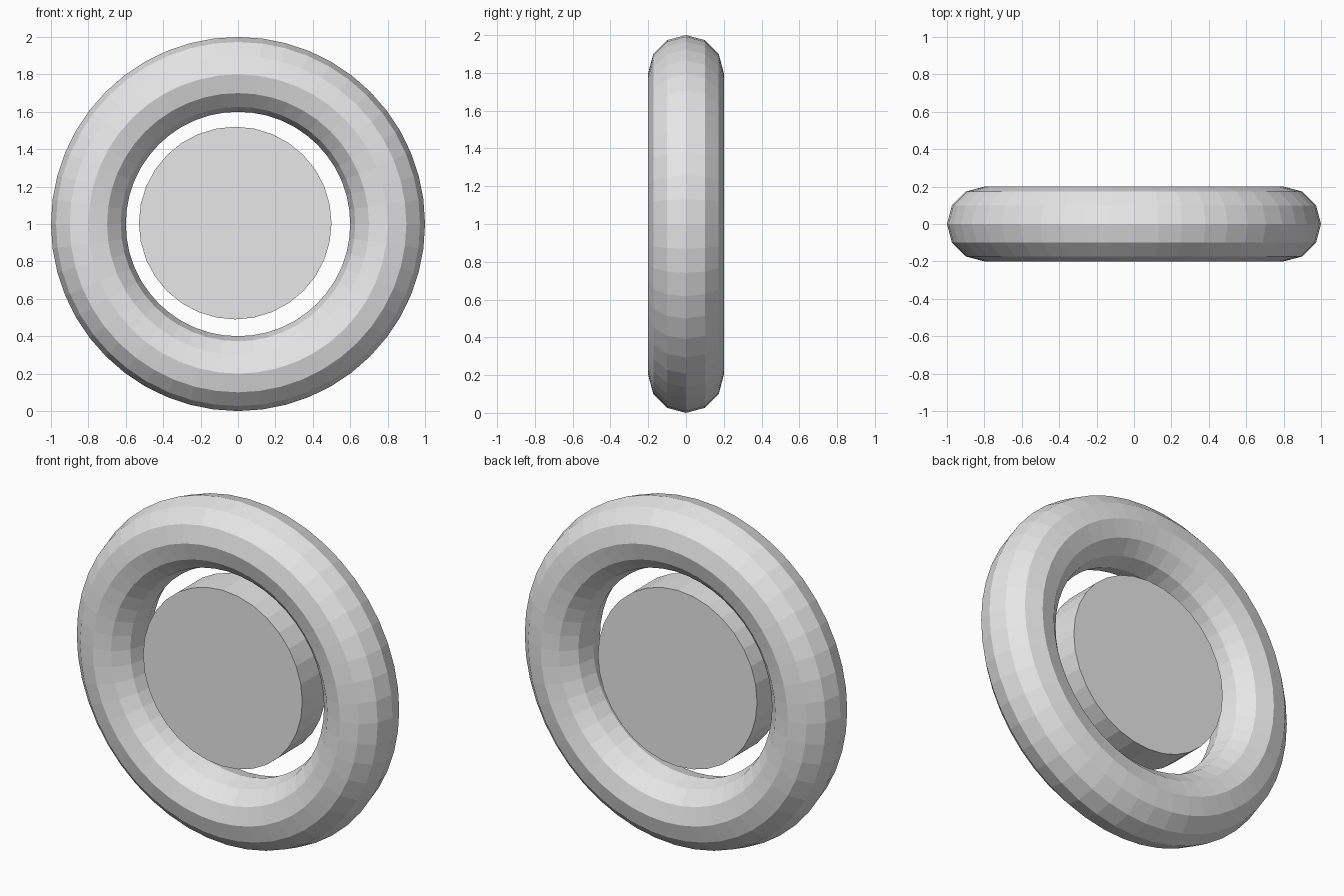
import bpy
import math

cube = bpy.data.objects.get("Cube")
if cube:
    bpy.data.objects.remove(cube, do_unlink=True)

# Single light grey material
grey = bpy.data.materials.new("light_grey")
grey.use_nodes = True
colour = (0.8, 0.8, 0.8, 1)
grey.diffuse_color = colour
grey.node_tree.nodes["Principled BSDF"].inputs["Base Color"].default_value = colour

UPRIGHT = (math.radians(90), 0, 0)


def finish(name):
    obj = bpy.context.object
    obj.name = name
    obj.data.materials.append(grey)
    bpy.ops.object.shade_flat()


# Outer ring standing upright
bpy.ops.mesh.primitive_torus_add(
    major_radius=0.8, minor_radius=0.2, major_segments=48, minor_segments=12,
    location=(0, 0, 1), rotation=UPRIGHT)
finish("ring")

# Hub disc floating inside the ring, slightly off centre
bpy.ops.mesh.primitive_cylinder_add(
    vertices=32, radius=0.515, depth=0.22,
    location=(-0.015, -0.01, 1.005), rotation=UPRIGHT)
finish("hub_disc")
